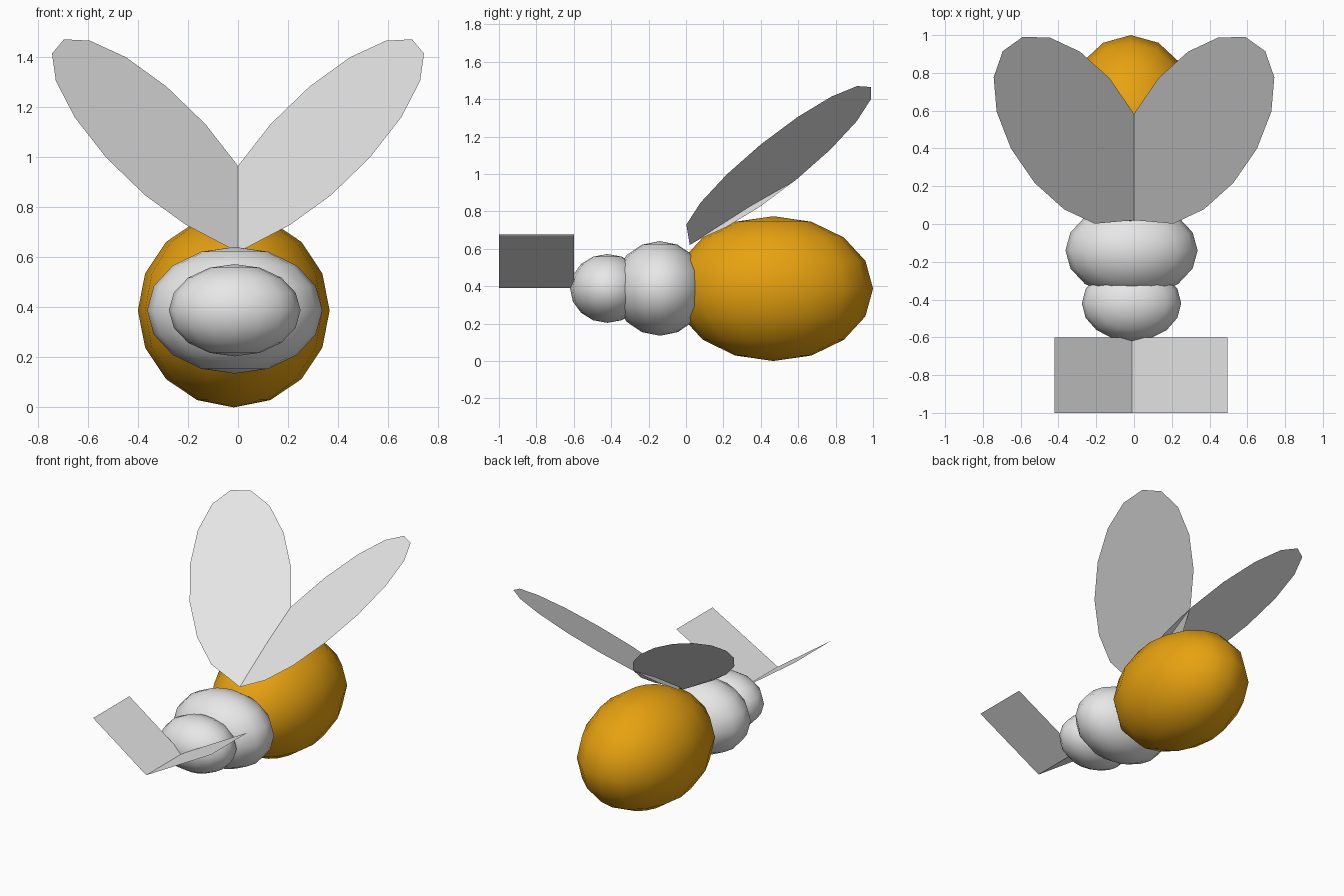
import bpy
from math import cos, sin, pi
from mathutils import Vector

cube = bpy.data.objects.get("Cube")
if cube:
    bpy.data.objects.remove(cube, do_unlink=True)


def material(name, colour):
    m = bpy.data.materials.new(name)
    m.use_nodes = True
    m.diffuse_color = colour
    m.node_tree.nodes["Principled BSDF"].inputs["Base Color"].default_value = colour
    return m


white = material("pale_white", (0.8, 0.8, 0.8, 1))
amber = material("amber", (0.8, 0.36, 0.005, 1))


def ball(name, centre, radii, mat):
    bpy.ops.mesh.primitive_uv_sphere_add(segments=16, ring_count=8, radius=1, location=centre)
    ob = bpy.context.object
    ob.name = name
    ob.scale = radii
    bpy.ops.object.transform_apply(location=False, rotation=False, scale=True)
    bpy.ops.object.shade_smooth()
    ob.data.materials.append(mat)


def sheet(name, points):
    """A single flat polygon of zero thickness."""
    mesh = bpy.data.meshes.new(name)
    mesh.from_pydata([tuple(p) for p in points], [], [range(len(points))])
    mesh.materials.append(white)
    ob = bpy.data.objects.new(name, mesh)
    bpy.context.collection.objects.link(ob)


# Body segments
ball("abdomen", (-0.017, 0.467, 0.387), (0.383, 0.533, 0.387), amber)
ball("thorax", (-0.013, -0.14, 0.388), (0.35, 0.25, 0.253), white)
ball("head", (-0.013, -0.42, 0.388), (0.263, 0.2, 0.184), white)

# Wings: sixteen-sided ovals drawn in to a point at the root
centre = Vector((0.328, 0.495, 1.064))
long_axis = Vector((0.367, 0.42, 0.406))
cross_axis = Vector((-0.198, 0.2775, 0.067))
oval = [centre + cross_axis * cos(k * pi / 8) + long_axis * sin(k * pi / 8) for k in range(16)]
oval[11] = Vector((0.0, 0.02, 0.62))
oval[12] = Vector((-0.01, 0.08, 0.655))
for side, sign in (("left", 1), ("right", -1)):
    sheet(side + "_wing", [(p.x * sign, p.y, p.z) for p in oval])

# Antenna panels: two thin rectangles forming a V in front of the head
for side, x, z in (("left", 0.495, 0.67), ("right", -0.42, 0.68)):
    sheet(side + "_antenna_panel",
          [(-0.01, -1, 0.39), (x, -1, z), (x, -0.6, z), (-0.01, -0.6, 0.39)])
